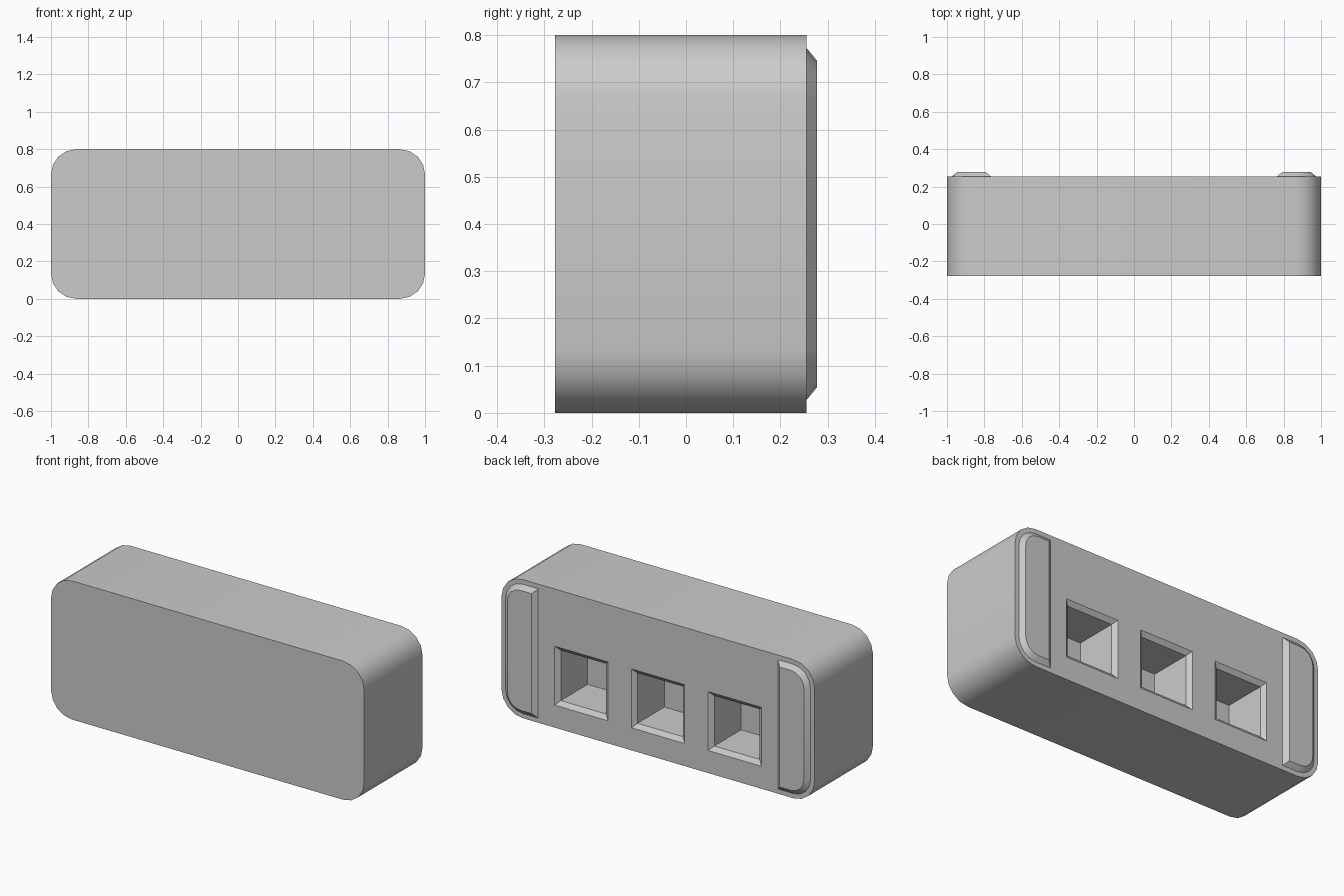
import bpy, bmesh
from math import sin, cos, pi, radians

if "Cube" in bpy.data.objects:
    bpy.data.objects.remove(bpy.data.objects["Cube"])

FRONT, BACK, PAD_TOP = -0.277, 0.255, 0.277
W, H, R, SEG = 1.0, 0.8, 0.135, 4


def arc(cx, cz, r, start):
    """Quarter-circle points, counter-clockwise from the start angle."""
    return [(cx + r * cos(start + pi / 2 * i / SEG),
             cz + r * sin(start + pi / 2 * i / SEG)) for i in range(SEG + 1)]


def rect(cx, cz, hx, hz):
    return [(cx - hx, cz - hz), (cx + hx, cz - hz), (cx + hx, cz + hz), (cx - hx, cz + hz)]


def loft(bm, rings):
    """Closed solid through (y, profile) rings."""
    loops = [[bm.verts.new((x, y, z)) for x, z in pts] for y, pts in rings]
    n = len(loops[0])
    for a, b in zip(loops, loops[1:]):
        for i in range(n):
            j = (i + 1) % n
            bm.faces.new((a[i], a[j], b[j], b[i]))
    bm.faces.new(loops[0])
    bm.faces.new(loops[-1])


def make(name, solids):
    bm = bmesh.new()
    for rings in solids:
        loft(bm, rings)
    bmesh.ops.recalc_face_normals(bm, faces=bm.faces)
    me = bpy.data.meshes.new(name)
    bm.to_mesh(me)
    bm.free()
    ob = bpy.data.objects.new(name, me)
    bpy.context.collection.objects.link(ob)
    return ob


def activate(ob):
    bpy.ops.object.select_all(action='DESELECT')
    ob.select_set(True)
    bpy.context.view_layer.objects.active = ob


# Rounded block body
outline = (arc(W - R, R, R, -pi / 2) + arc(W - R, H - R, R, 0)
           + arc(R - W, H - R, R, pi / 2) + arc(R - W, R, R, pi))
body = make("body", [[(FRONT, outline), (BACK, outline)]])

# Three chamfered square sockets cut into the back
sockets = []
for x in (-0.49, 0, 0.49):
    sockets.append([(BACK + 0.02, rect(x, 0.3, 0.195, 0.195)),
                    (BACK - 0.02, rect(x, 0.3, 0.145, 0.145)),
                    (BACK - 0.265, rect(x, 0.3, 0.145, 0.145))])
cutter = make("socket_cutter", sockets)
cutter.hide_render = True
activate(body)
mod = body.modifiers.new("sockets", 'BOOLEAN')
mod.operation = 'DIFFERENCE'
mod.solver = 'EXACT'
mod.object = cutter
bpy.ops.object.modifier_apply(modifier=mod.name)
bpy.data.objects.remove(cutter)


# Raised end pads, rounded on the outer side only
def pad_profile(side, inset):
    r = R - inset
    inner = 0.765 + inset - 0.027
    pts = ([(inner, inset)] + arc(W - R, R, r, -pi / 2)
           + arc(W - R, H - R, r, 0) + [(inner, H - inset)])
    return [(side * x, z) for x, z in pts]


parts = [body]
for name, side in (("right_pad", 1), ("left_pad", -1)):
    parts.append(make(name, [[(BACK, pad_profile(side, 0.027)),
                              (PAD_TOP, pad_profile(side, 0.054))]]))

for ob in parts:
    activate(ob)
    bpy.ops.object.shade_smooth_by_angle(angle=radians(30))
